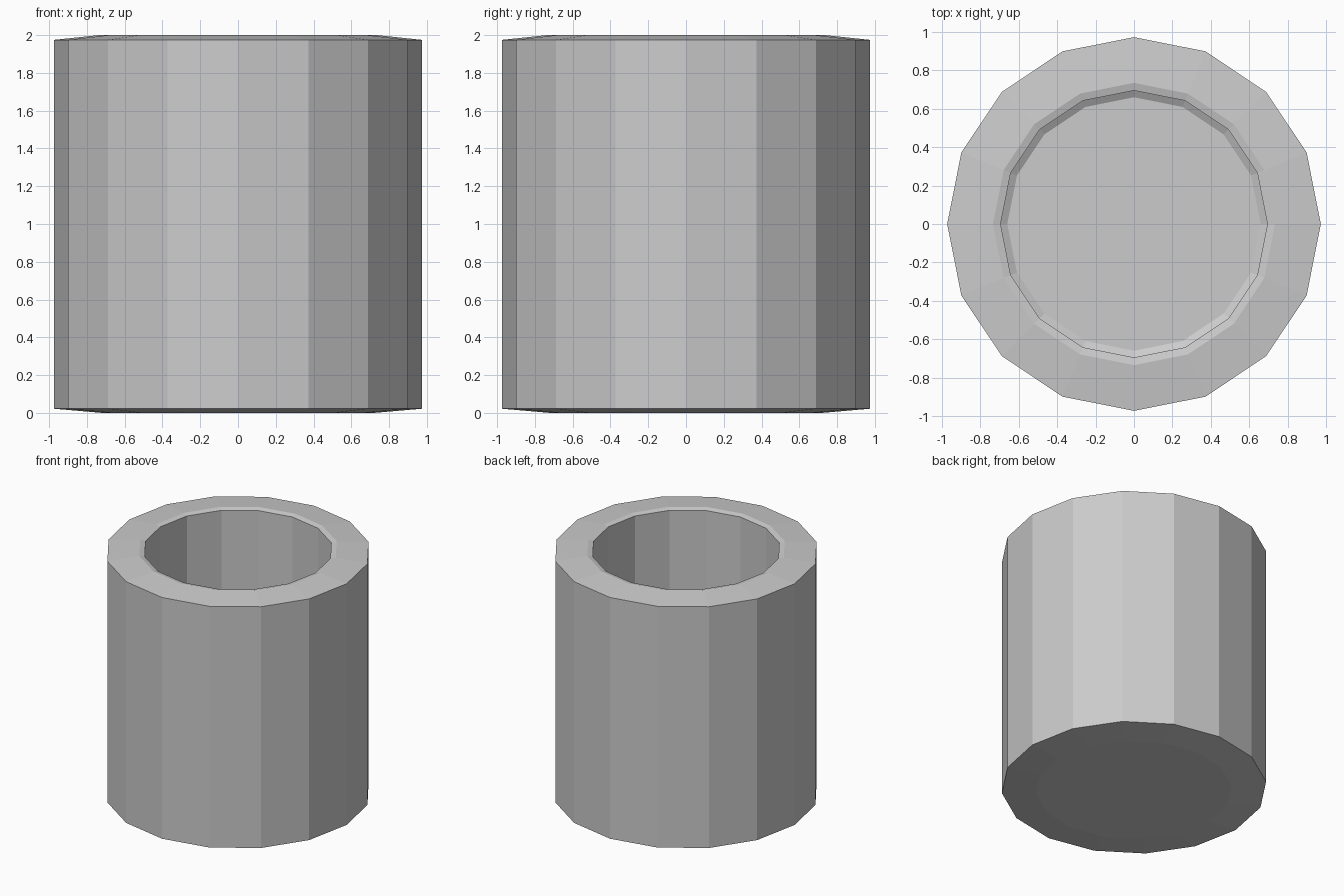
import bpy, bmesh, math

if "Cube" in bpy.data.objects:
    bpy.data.objects.remove(bpy.data.objects["Cube"])

SIDES = 16

# Profile (radius, height) from underside, up the outer wall, over the rim, down to the inner floor
PROFILE = [
    (0.72, 0.0), (0.973, 0.022),
    (0.973, 1.975), (0.735, 2.0), (0.695, 1.99),
    (0.695, 0.28), (0.66, 0.26),
]

bm = bmesh.new()
rings = []
for r, z in PROFILE:
    rings.append([bm.verts.new((r * math.cos(2 * math.pi * i / SIDES),
                                r * math.sin(2 * math.pi * i / SIDES), z))
                  for i in range(SIDES)])

# Walls and rim
for a, b in zip(rings, rings[1:]):
    for i in range(SIDES):
        j = (i + 1) % SIDES
        bm.faces.new((a[i], a[j], b[j], b[i]))

# Underside and inner floor
bm.faces.new(rings[0][::-1])
bm.faces.new(rings[-1])
bmesh.ops.recalc_face_normals(bm, faces=bm.faces)

mesh = bpy.data.meshes.new("cup")
bm.to_mesh(mesh)
bm.free()
cup = bpy.data.objects.new("cup", mesh)
bpy.context.collection.objects.link(cup)
